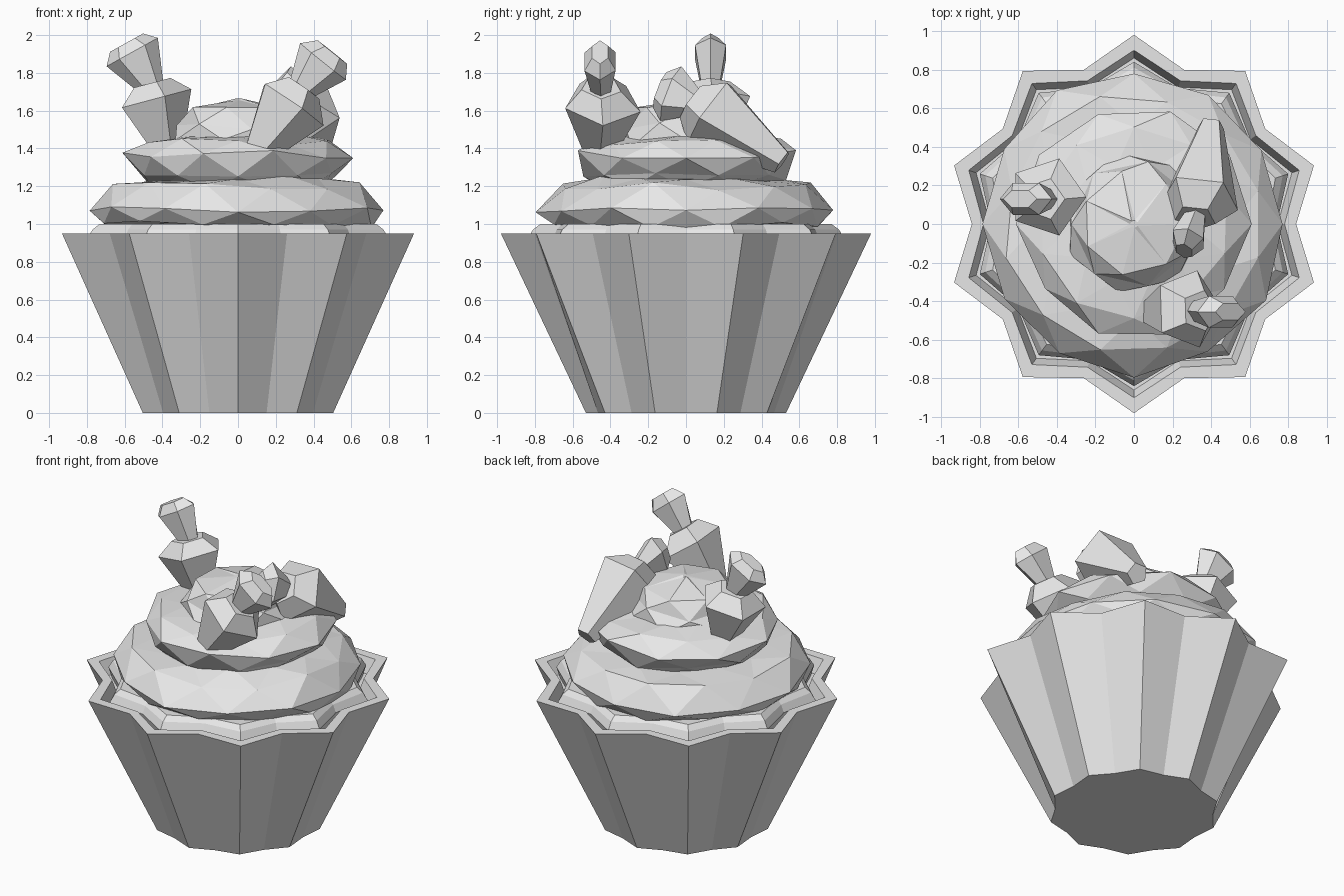
import bpy, bmesh, random
from math import sin, cos, pi
from mathutils import Vector

random.seed(4)
if "Cube" in bpy.data.objects:
    bpy.data.objects.remove(bpy.data.objects["Cube"])

grey = bpy.data.materials.new("plain_grey")
grey.use_nodes = True
grey.diffuse_color = (0.8, 0.8, 0.8, 1)
grey.node_tree.nodes["Principled BSDF"].inputs["Base Color"].default_value = (0.8, 0.8, 0.8, 1)


def loft(name, rings, triangles=False):
    """Skin a list of equal-length point rings and cap both ends."""
    bm = bmesh.new()
    loops = [[bm.verts.new(p) for p in ring] for ring in rings]
    n = len(loops[0])
    for low, high in zip(loops, loops[1:]):
        for i in range(n):
            j = (i + 1) % n
            if triangles:
                bm.faces.new((low[i], low[j], high[i]))
                bm.faces.new((low[j], high[j], high[i]))
            else:
                bm.faces.new((low[i], low[j], high[j], high[i]))
    bm.faces.new(loops[0][::-1])
    bm.faces.new(loops[-1])
    bmesh.ops.recalc_face_normals(bm, faces=bm.faces)
    mesh = bpy.data.meshes.new(name)
    bm.to_mesh(mesh)
    bm.free()
    mesh.materials.append(grey)
    obj = bpy.data.objects.new(name, mesh)
    bpy.context.collection.objects.link(obj)
    return obj


def star(tip, valley, z):
    """Ten-pointed star ring with a point facing the front."""
    pts = []
    for i in range(20):
        r = valley if i % 2 else tip
        a = -pi / 2 + i * pi / 10
        pts.append((r * cos(a), r * sin(a), z))
    return pts


# Pleated wrapper with a thick rim, and the cake inside it
loft("wrapper", [star(0.53, 0.49, 0), star(0.98, 0.84, 0.95),
                 star(0.90, 0.78, 0.95), star(0.86, 0.745, 0.85)])
loft("cake", [star(0.80, 0.70, 0.8), star(0.84, 0.74, 0.92),
              star(0.81, 0.72, 0.97), star(0.77, 0.69, 1.0)])


def icing(name, profile, sides, wobble):
    """Irregular faceted tier; each ring is turned half a step."""
    rings = []
    for k, (r, z) in enumerate(profile):
        ring = []
        for i in range(sides):
            a = 2 * pi * (i + k / 2) / sides
            rr = r * (1 + random.uniform(-wobble, wobble))
            ring.append((rr * cos(a), rr * sin(a), z + random.uniform(-0.022, 0.022)))
        rings.append(ring)
    loft(name, rings, triangles=True)


# Three tiers of icing
icing("lower_icing", [(0.6, 1.0), (0.72, 1.0), (0.78, 1.08), (0.67, 1.2), (0.5, 1.24)], 12, 0.025)
icing("middle_icing", [(0.46, 1.2), (0.53, 1.25), (0.59, 1.37), (0.49, 1.44), (0.3, 1.47)], 10, 0.04)
icing("top_icing", [(0.37, 1.43), (0.33, 1.52), (0.27, 1.6), (0.02, 1.67)], 7, 0.04)


def ring(centre, axis, flat, wide, deep, sides, turn=0.0):
    """Oval ring across an axis, narrowest along the flat direction."""
    w = axis.normalized()
    u = flat.cross(w).normalized()
    v = w.cross(u)
    return [centre + u * wide * cos(a) + v * deep * sin(a)
            for a in (turn + 2 * pi * i / sides for i in range(sides))]


def topping(name, base, shoulder, neck, head, tip, flat):
    """Faceted chunk: a tapered body with a smaller flared head."""
    base, shoulder, neck, head, tip, flat = map(Vector, (base, shoulder, neck, head, tip, flat))
    axis = shoulder - base
    loft(name + "_body", [ring(base, axis, flat, 0.07, 0.07, 5),
                          ring(shoulder, axis, flat, 0.21, 0.21, 5),
                          ring(neck + axis * 0.05, axis, flat, 0.11, 0.11, 5)])
    axis = head - neck
    loft(name + "_head", [ring(neck - axis * 0.2, axis, flat, 0.055, 0.05, 6),
                          ring(head, axis, flat, 0.155, 0.095, 6),
                          ring(tip, axis, flat, 0.1, 0.05, 6)])


# Three toppings pushed into the icing
topping("right_topping", (-0.37, 0.14, 1.36), (-0.45, 0.14, 1.66), (-0.46, 0.13, 1.73),
        (-0.56, 0.13, 1.91), (-0.59, 0.13, 1.96), (0, 1, 0))
topping("front_topping", (0.08, -0.46, 1.35), (0.28, -0.44, 1.64), (0.33, -0.45, 1.71),
        (0.45, -0.455, 1.86), (0.5, -0.455, 1.91), (0, 1, 0))
topping("left_topping", (0.40, 0.51, 1.33), (0.34, 0.13, 1.60), (0.32, 0.05, 1.64),
        (0.28, -0.08, 1.69), (0.26, -0.14, 1.71), (1, 0, 0))
